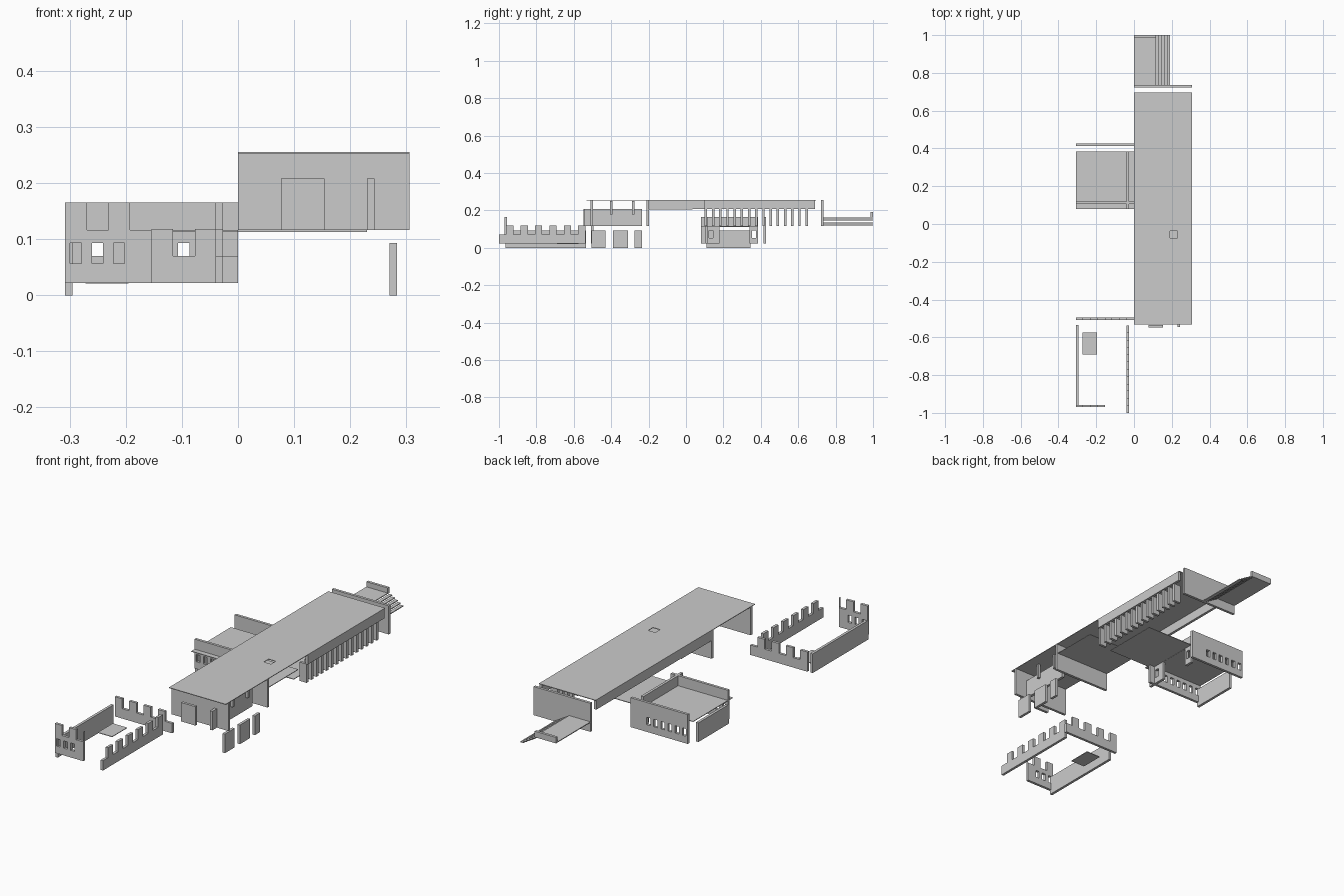
import bpy, bmesh
from mathutils import Vector

if "Cube" in bpy.data.objects:
    bpy.data.objects.remove(bpy.data.objects["Cube"])

U = 0.0385          # module
T = 0.0129          # wall thickness
H0, H1, H2, H3 = 0.022, 0.116, 0.165, 0.255   # base, storey, parapet, roof


def panel(name, axis, pos, thick, a, b, holes=()):
    """Flat panel normal to axis; a, b are ranges on the other two axes; holes are (a0, a1, b0, b1)."""
    inside = lambda r, v: r[0] < v < r[1]
    ca = sorted(set([*a] + [v for h in holes for v in h[:2] if inside(a, v)]))
    cb = sorted(set([*b] + [v for h in holes for v in h[2:] if inside(b, v)]))
    others = [i for i in range(3) if i != axis]
    bm = bmesh.new()
    verts = {}

    def vert(i, j):
        if (i, j) not in verts:
            co = Vector()
            co[axis], co[others[0]], co[others[1]] = pos, ca[i], cb[j]
            verts[i, j] = bm.verts.new(co)
        return verts[i, j]

    for i in range(len(ca) - 1):
        for j in range(len(cb) - 1):
            ma, mb = (ca[i] + ca[i + 1]) / 2, (cb[j] + cb[j + 1]) / 2
            if not any(inside(h[:2], ma) and inside(h[2:], mb) for h in holes):
                bm.faces.new([vert(i, j), vert(i + 1, j), vert(i + 1, j + 1), vert(i, j + 1)])
    out = bmesh.ops.extrude_face_region(bm, geom=bm.faces[:])
    shift = Vector()
    shift[axis] = thick
    bmesh.ops.translate(bm, vec=shift, verts=[g for g in out["geom"] if isinstance(g, bmesh.types.BMVert)])
    bmesh.ops.recalc_face_normals(bm, faces=bm.faces[:])
    me = bpy.data.meshes.new(name)
    bm.to_mesh(me)
    bm.free()
    ob = bpy.data.objects.new(name, me)
    bpy.context.collection.objects.link(ob)
    return ob


def box(name, x, y, z):
    return panel(name, 2, z[0], z[1] - z[0], x, y)


def windows(first, count):
    """Row of window holes spaced one module apart."""
    return [(first + i * U - 0.01, first + i * U + 0.01, 0.057, 0.093) for i in range(count)]


def notches(start, count, z0, z1):
    """Battlement gaps, every second module."""
    return [(start + 2 * i * U, start + (2 * i + 1) * U, z0, z1 + 0.01) for i in range(count)]


L = -8 * U          # left edge
R = 8 * U - 0.002   # right edge

# front left courtyard with battlements
panel("court_front_wall", 1, -0.97, T, (L, L + 4 * U), (H0, H2),
      windows(-0.289, 3) + notches(L + U, 2, H1, H2))
panel("court_right_wall", 0, -0.04, T, (-1, -1 + 12 * U), (H0, 0.118), notches(-1, 6, 0.07, 0.118))
panel("court_back_wall", 1, -0.507, T, (L, 0), (H0, 0.118), notches(L + U, 4, 0.07, 0.118))
box("court_left_wall", (L, L + T), (-0.965, -0.535), (0, 0.093))
box("court_floor_piece", (-0.272, -0.195), (-0.69, -0.575), (0.021, 0.024))

# left middle room
panel("room_back_wall", 1, 0.414, T, (L, 0), (H0, H2), windows(-0.289, 6))
panel("room_front_wall", 1, 0.105, T, (L, 0), (H0, H2), windows(-0.289, 6))
panel("room_inner_wall", 0, -0.04, T, (0.08, 0.385), (H0, H2),
      [(0.122, 0.145, 0.052, 0.093), (0.352, 0.375, 0.052, 0.093), (0.18, 0.34, 0.0, 0.112)])
box("room_left_wall", (L, L + T), (0.11, 0.345), (0, 0.093))
box("room_terrace", (L, 0), (0.08, 0.385), (H1 - 0.003, H1))

# long roof with a small skylight
panel("main_roof", 2, H3 - 0.003, 0.003, (0, R), (-0.532, 0.695), [(0.19, 0.229, -0.073, -0.036)])

# main hall cross walls and floors
for name, y in (("hall_front_wall", -0.51), ("hall_middle_wall", -0.21), ("hall_back_wall", 0.722)):
    box(name, (0, R), (y, y + T), (H1, H3))
box("hall_side_wall", (0.23, 0.243), (-0.545, -0.235), (H1, 0.208))
box("front_door_panel", (2 * U, 4 * U), (-0.547, -0.534), (H1, 0.208))
box("hall_floor", (0, 0.23), (0.1, 0.385), (H1 - 0.003, H1))
box("upper_floor", (0, 0.3), (-0.2, 0.035), (0.204, 0.207))
box("left_upper_wall", (0, T), (-0.2, 0.69), (0.207, H3 - 0.003))
box("right_upper_wall", (R - T, R), (0.1, 0.69), (0.207, H3 - 0.003))
for i, y in enumerate((-0.405, -0.288)):
    box(f"clerestory_post_{i}", (0.243, 0.256), (y, y + T), (0.178, 0.25))

# colonnade on the right side
for i in range(15):
    y = 0.1 + i * U
    box(f"colonnade_fin_{i}", (0.262, 0.3), (y, y + T), (H1, 0.207))

# low panels under the front part
for i, (y0, y1) in enumerate(((-0.505, -0.43), (-0.39, -0.31), (-0.275, -0.235))):
    box(f"ground_panel_{i}", (0.27, 0.283), (y0, y1), (0, 0.093))

# back landing, its end wall and the stair
box("landing", (0, 3 * U), (0.735, 1), (H2 - 0.004, H2))
box("landing_end_wall", (0, 3 * U), (1 - T, 1), (H2, 0.19))
for i in range(5):
    x, z = 3 * U + i * 0.0152, H2 - 0.009 * (i + 1)
    box(f"stair_tread_{i}", (x - 0.001, x + 0.0155), (0.735, 1), (z - 0.004, z))
